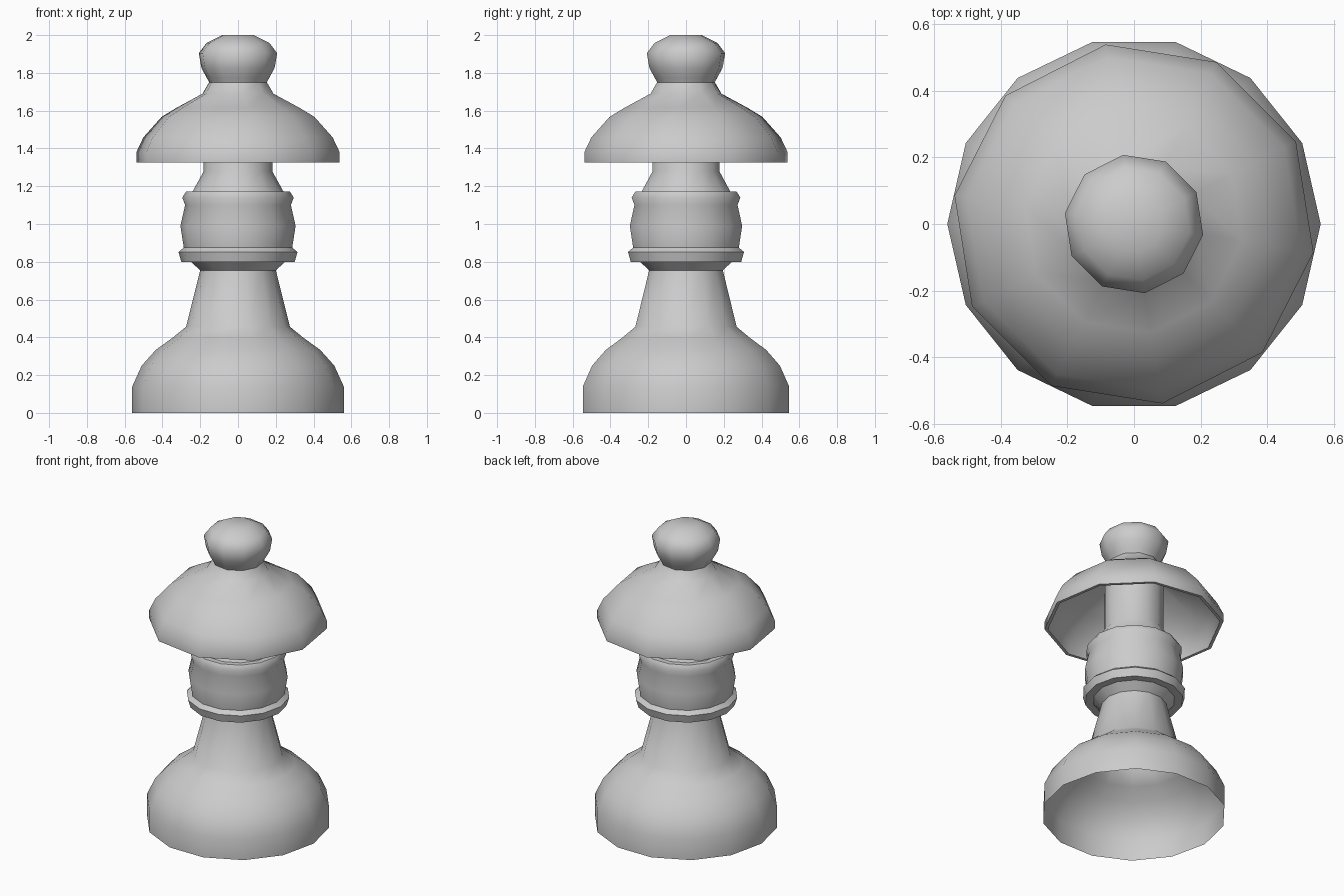
import bpy, bmesh, math

if "Cube" in bpy.data.objects:
    bpy.data.objects.remove(bpy.data.objects["Cube"])


def lathe(name, profile, sides, offset=0.0):
    """Revolve (radius, z) points around z; a zero radius closes to a point."""
    bm = bmesh.new()
    rings = []
    for r, z in profile:
        if r == 0:
            rings.append([bm.verts.new((0, 0, z))] * sides)
            continue
        ring = []
        for i in range(sides):
            a = math.radians(offset) + 2 * math.pi * i / sides
            ring.append(bm.verts.new((r * math.cos(a), r * math.sin(a), z)))
        rings.append(ring)
    for lo, hi in zip(rings, rings[1:]):
        for i in range(sides):
            j = (i + 1) % sides
            quad = [lo[i], lo[j], hi[j], hi[i]]
            bm.faces.new(list(dict.fromkeys(quad)))
    mesh = bpy.data.meshes.new(name)
    bm.to_mesh(mesh)
    bm.free()
    obj = bpy.data.objects.new(name, mesh)
    bpy.context.collection.objects.link(obj)
    bpy.ops.object.select_all(action='DESELECT')
    obj.select_set(True)
    bpy.context.view_layer.objects.active = obj
    bpy.ops.object.shade_smooth_by_angle(angle=math.radians(55))
    return obj


# Hollow foot, open underneath, rising into the tapered stem
lathe("base_and_stem", [
    (0.56, 0.0), (0.56, 0.14), (0.51, 0.25), (0.435, 0.334),
    (0.35, 0.395), (0.275, 0.456), (0.2, 0.755), (0.25, 0.8)], 14)

# Bulging collar with a rim at each end
lathe("collar", [
    (0.25, 0.8), (0.3, 0.8), (0.315, 0.852), (0.287, 0.875), (0.305, 0.99),
    (0.28, 1.1), (0.295, 1.14), (0.274, 1.173), (0.24, 1.173)], 14)

# Neck running up inside the cap
lathe("neck", [(0.24, 1.173), (0.182, 1.278), (0.182, 1.66)], 14)

# Domed cap shell with a thin lip, carrying the knob on top
lathe("cap_and_knob", [
    (0.17, 1.66), (0.38, 1.545), (0.475, 1.45), (0.515, 1.38), (0.525, 1.326),
    (0.545, 1.326), (0.545, 1.38), (0.507, 1.459), (0.41, 1.567),
    (0.33, 1.615), (0.19, 1.69), (0.155, 1.75), (0.168, 1.775),
    (0.196, 1.825), (0.21, 1.904), (0.17, 1.957), (0.085, 2.0),
    (0.0, 2.0)], 10, 27)
